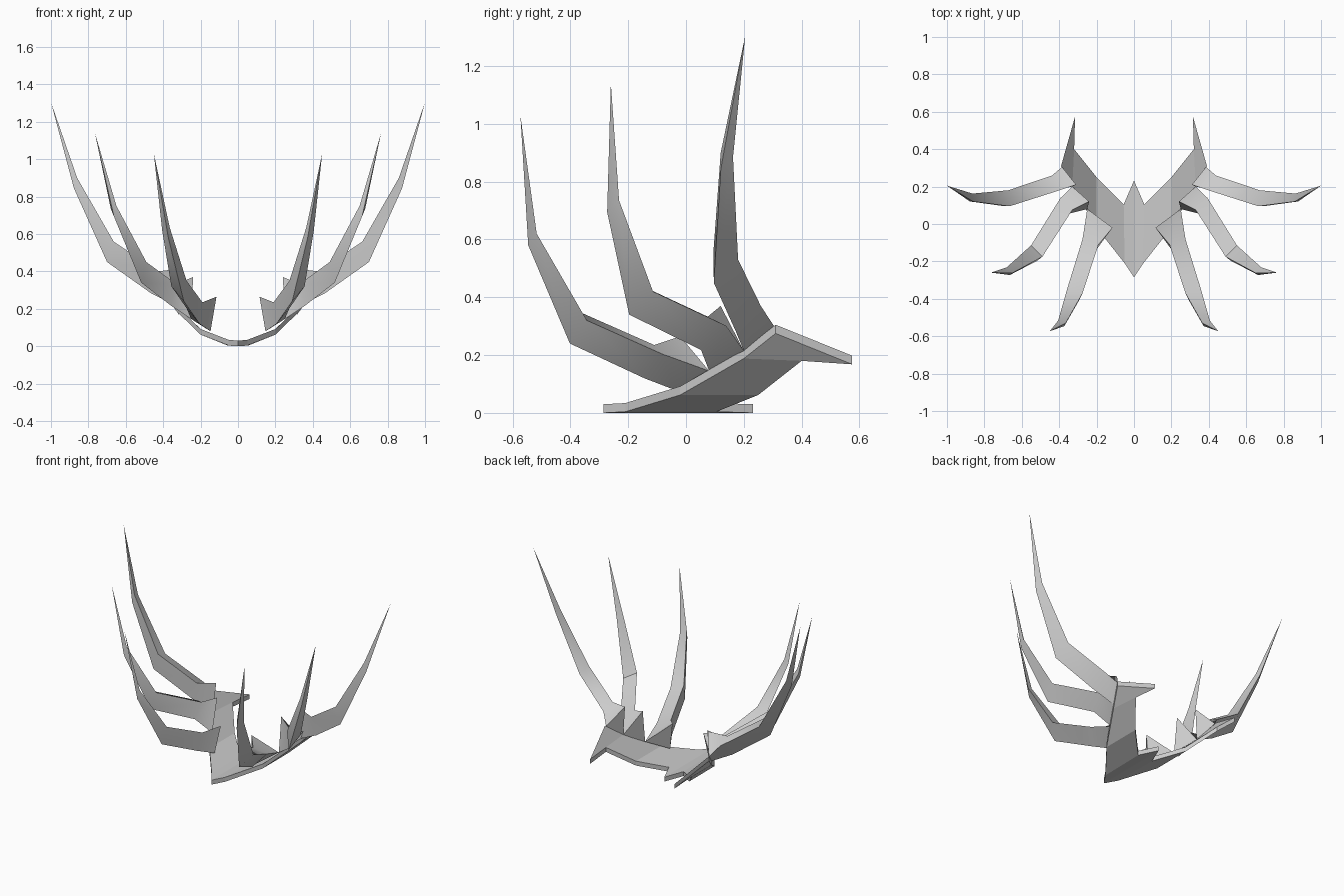
import bpy, bmesh
from math import cos, sin, radians
from mathutils import Vector

if "Cube" in bpy.data.objects:
    bpy.data.objects.remove(bpy.data.objects["Cube"])


def make_object(name, verts, faces, mirror=True, smooth=False):
    me = bpy.data.meshes.new(name)
    me.from_pydata([tuple(v) for v in verts], [], faces)
    bm = bmesh.new()
    bm.from_mesh(me)
    bmesh.ops.remove_doubles(bm, verts=bm.verts, dist=1e-5)
    bmesh.ops.recalc_face_normals(bm, faces=bm.faces)
    bm.to_mesh(me)
    bm.free()
    ob = bpy.data.objects.new(name, me)
    bpy.context.collection.objects.link(ob)
    if mirror:
        ob.modifiers.new("mirror", 'MIRROR').use_axis[0] = True
    if smooth:
        bpy.ops.object.select_all(action='DESELECT')
        ob.select_set(True)
        bpy.context.view_layer.objects.active = ob
        bpy.ops.object.shade_smooth_by_angle(angle=radians(40))
    return ob


# Curved forked base plate: outer and inner edges of the right half (underside)
outer = [(0, -.285, 0), (.05, -.21, .004), (.2, -.02, .062),
         (.33, .2, .188), (.39, .31, .275)]
inner = [(0, .232, 0), (.055, .105, .004), (.2, .25, .062),
         (.32, .4, .18), (.315, .575, .168)]
n = len(outer)
low = outer + inner
verts = low + [(x, y, z + .03) for x, y, z in low]
faces = []
for i in range(n - 1):
    quad = (i, i + 1, n + i + 1, n + i)
    faces += [quad, tuple(k + 2 * n for k in quad)]
rim = list(range(n)) + list(range(2 * n - 1, n - 1, -1))
for a, b in zip(rim[:-1], rim[1:]):       # the open side lies on the mirror plane
    faces.append((a, b, b + 2 * n, a + 2 * n))
make_object("base_plate", verts, faces)

# Where the spike roots meet the outer edge of the plate
roots = [(.147, -.04, .08), (.25, .08, .145), (.33, .2, .215), (.385, .305, .3)]


def spike(name, k, angle, crest, tip):
    """Three-sided claw: crest line, keel below it and a rear edge."""
    out = Vector((cos(radians(angle)), sin(radians(angle)), 0))
    side = Vector((-out.y, out.x, 0))
    v = [Vector(crest[0]), Vector(roots[k]), Vector(roots[k + 1])]
    for point, s in zip(crest[1:], (1.05, 1, .5)):
        h = Vector(point)
        v += [h,
              h + s * (out * .035 + Vector((0, 0, -.11))),
              h + s * (side * .085 + out * .01 + Vector((0, 0, -.03)))]
    v.append(Vector(tip))
    f = [(0, 1, 2)]
    for r in range(0, 9, 3):
        for a in range(3):
            b = (a + 1) % 3
            f.append((r + a, r + b, r + b + 3, r + a + 3))
    f += [(9, 10, 12), (10, 11, 12), (11, 9, 12)]
    make_object(name, v, f, smooth=True)


spike("front_spike", 0, -65,
      [(.115, -.02, .265), (.19, -.11, .235), (.275, -.37, .35), (.365, -.53, .635)],
      (.45, -.573, 1.03))
spike("middle_spike", 1, -38,
      [(.24, .12, .37), (.33, .075, .333), (.49, -.175, .45), (.65, -.262, .75)],
      (.765, -.26, 1.14))
spike("rear_spike", 2, 2,
      [(.31, .21, .415), (.43, .17, .4), (.665, .095, .56), (.86, .12, .9)],
      (1.0, .205, 1.305))
